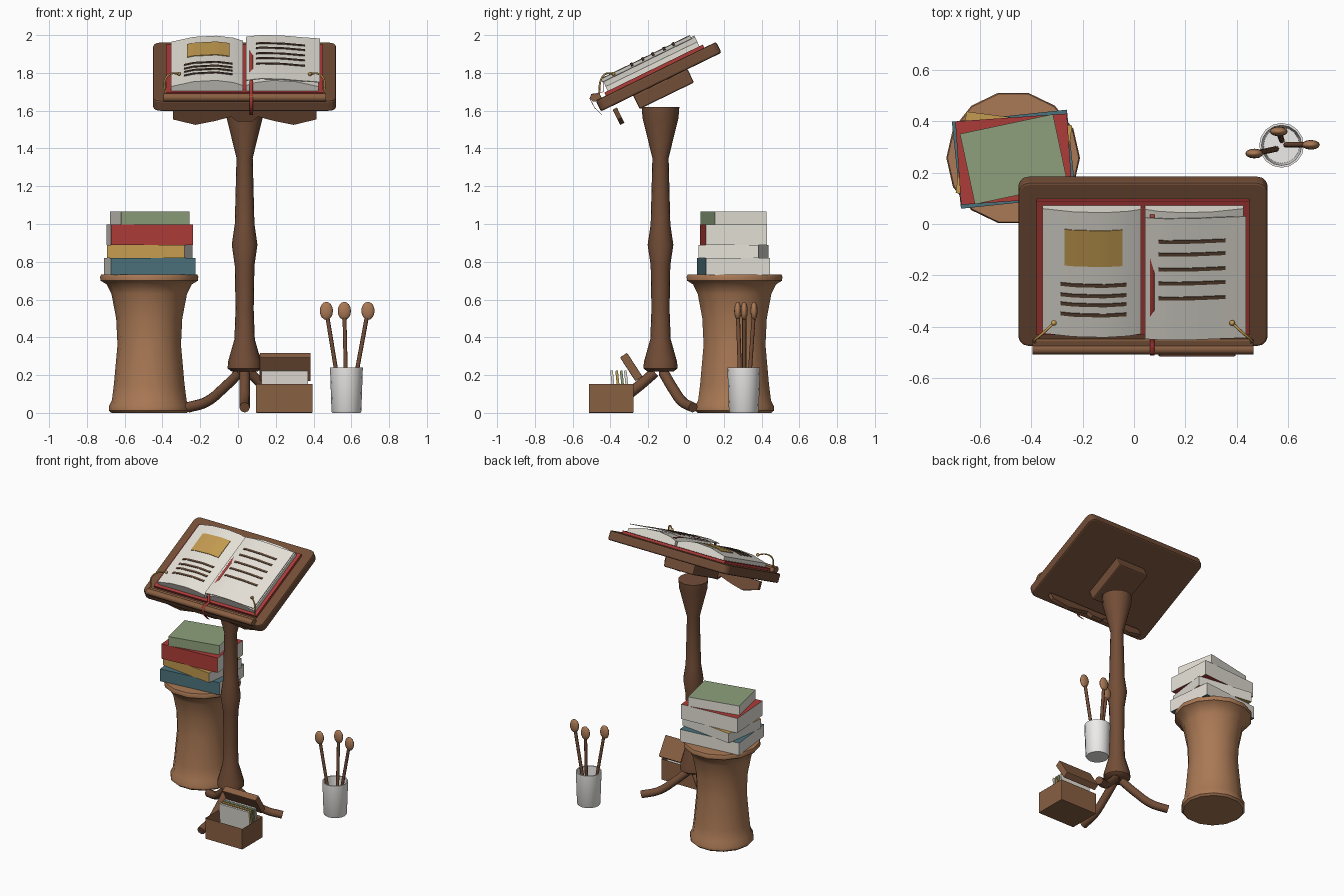
import bpy, bmesh
from math import radians, pi, cos, sin
from mathutils import Matrix, Vector

if "Cube" in bpy.data.objects:
    bpy.data.objects.remove(bpy.data.objects["Cube"])


def mat(name, *rgb):
    m = bpy.data.materials.new(name)
    m.diffuse_color = (*rgb, 1)
    m.use_nodes = True
    m.node_tree.nodes["Principled BSDF"].inputs["Base Color"].default_value = m.diffuse_color
    return m


DARK = mat("dark_wood", .17, .075, .038)
WOOD = mat("light_wood", .40, .19, .09)
MID = mat("box_wood", .25, .115, .055)
RED = mat("red_cloth", .42, .045, .04)
BLUE = mat("blue_cloth", .07, .17, .20)
GOLD = mat("gold_paper", .55, .33, .08)
GREEN = mat("green_cloth", .27, .35, .20)
PAPER = mat("paper", .78, .75, .68)
INK = mat("ink", .11, .06, .035)
WHITE = mat("glaze", .85, .84, .82)

# tilted frame shared by everything on the desk
DESK = Matrix.Translation((.035, -.145, 1.78)) @ Matrix.Rotation(radians(26), 4, 'X')


def finish(name, bm, material, M=None, smooth=True, bevel=0):
    bmesh.ops.recalc_face_normals(bm, faces=bm.faces)
    me = bpy.data.meshes.new(name)
    bm.to_mesh(me)
    bm.free()
    ob = bpy.data.objects.new(name, me)
    bpy.context.collection.objects.link(ob)
    me.materials.append(material)
    if M:
        ob.matrix_world = M
    if smooth:
        bpy.ops.object.select_all(action='DESELECT')
        ob.select_set(True)
        bpy.context.view_layer.objects.active = ob
        bpy.ops.object.shade_smooth_by_angle(angle=radians(40))
    if bevel:
        b = ob.modifiers.new("bevel", 'BEVEL')
        b.width, b.segments = bevel, 2
    return ob


def box(name, size, centre, material, M=None, bevel=0, corner=0):
    bm = bmesh.new()
    bmesh.ops.create_cube(bm, size=1, matrix=Matrix.Translation(centre) @ Matrix.Diagonal((*size, 1)))
    if corner:
        up = [e for e in bm.edges if abs((e.verts[0].co - e.verts[1].co).z) > 1e-4]
        bmesh.ops.bevel(bm, geom=up, offset=corner, segments=3, profile=.5, affect='EDGES')
    return finish(name, bm, material, M, False, bevel)


def lathe(name, profile, centre, sides, material):
    bm = bmesh.new()
    rings = [[bm.verts.new((r * cos(2 * pi * i / sides), r * sin(2 * pi * i / sides), z))
              for i in range(sides)] for r, z in profile]
    for a, b in zip(rings, rings[1:]):
        for i in range(sides):
            j = (i + 1) % sides
            bm.faces.new((a[i], a[j], b[j], b[i]))
    bm.faces.new(rings[0])
    bm.faces.new(rings[-1])
    return finish(name, bm, material, Matrix.Translation(centre))


def tube(name, pts, radius, material, M=None, smooth_path=True):
    cu = bpy.data.curves.new(name, 'CURVE')
    cu.dimensions, cu.bevel_depth, cu.bevel_resolution = '3D', radius, 2
    cu.use_fill_caps, cu.resolution_u = True, 5
    sp = cu.splines.new('BEZIER' if smooth_path else 'POLY')
    points = sp.bezier_points if smooth_path else sp.points
    points.add(len(pts) - 1)
    for p, co in zip(points, pts):
        p.co = co if smooth_path else (*co, 1)
        if smooth_path:
            p.handle_left_type = p.handle_right_type = 'AUTO'
    cu.materials.append(material)
    ob = bpy.data.objects.new(name, cu)
    bpy.context.collection.objects.link(ob)
    if M:
        ob.matrix_world = M
    return ob


def ellipsoid(name, size, centre, material, M=Matrix()):
    bm = bmesh.new()
    bmesh.ops.create_uvsphere(bm, u_segments=12, v_segments=8, radius=1)
    return finish(name, bm, material, M @ Matrix.Translation(centre) @ Matrix.Diagonal((*size, 1)))


def prism(name, outline, v0, v1, material, M):
    # outline in the x-z plane, extruded along y
    bm = bmesh.new()
    f = bm.faces.new([bm.verts.new((x, v0, z)) for x, z in outline])
    new = bmesh.ops.extrude_face_region(bm, geom=[f])["geom"]
    bmesh.ops.translate(bm, vec=(0, v1 - v0, 0), verts=[g for g in new if isinstance(g, bmesh.types.BMVert)])
    return finish(name, bm, material, M)


def height(curve, x):
    x = abs(x)
    for (a, ha), (b, hb) in zip(curve, curve[1:]):
        if x <= b:
            return ha + (hb - ha) * (x - a) / (b - a)
    return curve[-1][1]


def strip(name, curve, x0, x1, v0, v1, lift, thick, material):
    # thin patch following the page curve
    n = 10
    xs = [x0 + (x1 - x0) * i / n for i in range(n + 1)]
    top = [(x, height(curve, x) + lift) for x in xs]
    return prism(name, top + [(x, z - thick) for x, z in reversed(top)], v0, v1, material, DESK)


# post and three legs
PX, PY = .035, -.135
lathe("post", [(.07, .22), (.09, .235), (.088, .27), (.054, .39), (.048, .55), (.052, .78), (.068, .89),
               (.052, 1.0), (.043, 1.35), (.095, 1.56), (.1, 1.62)], (PX, PY, 0), 16, DARK)
for i, a in enumerate((-90, 30, 150)):
    c, s = cos(radians(a)), sin(radians(a))
    tube(f"leg_{i + 1}", [(PX + r * c, PY + r * s, z) for r, z in
                          ((.03, .215), (.13, .13), (.23, .06), (.345, .029))], .028, DARK)

# desk board, mount, shaped apron, ledge
box("desk_board", (.97, .71, .064), (0, 0, 0), DARK, DESK, .01, .04)
box("desk_mount", (.24, .32, .08), (0, -.005, -.07), DARK, DESK, .008)
half = [(.38, -.108), (.26, -.14), (.16, -.118), (.07, -.092), (.04, -.12)]
prism("apron", [(-.38, -.05)] + [(-x, z) for x, z in half] + half[::-1] + [(.38, -.05)], -.295, -.27, DARK, DESK)
box("ledge", (.86, .03, .03), (0, -.335, .045), MID, DESK, .004)
tube("ledge_bead", [(-.43, -.355, .05), (.43, -.355, .05)], .022, MID, DESK, False)

# open book
LOW = [(0, .082), (.06, .1), (.15, .112), (.27, .105), (.39, .076)]
HIGH = [(0, .114), (.08, .126), (.2, .123), (.3, .113), (.405, .105)]
box("book_cover", (.83, .58, .018), (0, -.005, .041), RED, DESK)
for side, nm in ((-1, "left"), (1, "right")):
    prism(f"pages_{nm}", [(side * .008, .05)] + [(side * max(x, .008), z) for x, z in LOW] + [(side * .39, .05)],
          -.275, .265, PAPER, DESK)
strip("lifted_page", HIGH, .008, .4, -.28, .245, 0, .004, PAPER)
strip("picture_panel", LOW, -.305, -.08, .031, .187, .004, .006, GOLD)
for i, v in enumerate((-.052, -.097, -.136, -.18)):
    strip(f"left_line_{i + 1}", LOW, -.32, -.065, v - .007, v + .007, .004, .006, INK)
for i, v in enumerate((.145, .09, .025, -.035, -.1)):
    strip(f"right_line_{i + 1}", HIGH, .06, .32, v - .007, v + .007, .004, .006, INK)

# bookmark ribbon
bm = bmesh.new()
path = [(.25, .1), (.1, .117), (0, .121), (-.15, .121), (-.275, .11), (-.3, .058), (-.33, .064),
        (-.36, .074), (-.38, .055), (-.378, .0), (-.36, -.05)]
rows = [[bm.verts.new((x, v, w)) for x in (.027, .045)] for v, w in path]
for a, b in zip(rows, rows[1:]):
    bm.faces.new((a[0], a[1], b[1], b[0]))
rib = finish("ribbon", bm, RED, DESK)
rib.modifiers.new("thickness", 'SOLIDIFY').thickness = .003

# wire page holders
for side, nm in ((-1, "left"), (1, "right")):
    tip = (PX + side * .347, -.385, 1.795)
    tube(f"page_wire_{nm}", [(PX + side * .42, -.46, 1.69), (PX + side * .42, -.45, 1.765),
                             (PX + side * .39, -.425, 1.795), tip], .005, GOLD)
    ellipsoid(f"wire_ball_{nm}", (.011,) * 3, tip, GOLD)

# stool with stacked books
lathe("stool", [(.2, 0), (.214, .012), (.214, .035), (.198, .065), (.187, .15), (.168, .36), (.175, .5), (.2, .63),
                (.225, .68), (.258, .7), (.26, .72), (.255, .732)], (-.47, .257, 0), 14, WOOD)
for nm, w, d, z0, z1, ang, m in (("blue", .45, .34, .73, .82, 6, BLUE), ("yellow", .415, .32, .82, .89, -7.5, GOLD),
                                 ("red", .435, .325, .89, .998, 4, RED), ("green", .37, .28, .998, 1.065, 12, GREEN)):
    M = Matrix.Translation((-.467, .252, (z0 + z1) / 2)) @ Matrix.Rotation(radians(ang), 4, 'Z')
    ob = box(f"{nm}_book", (w, d, z1 - z0), (0, 0, 0), PAPER, M)
    ob.data.materials.append(m)
    for f in ob.data.polygons:
        if abs(f.normal.z) > .5 or f.normal.y < -.5:
            f.material_index = 1

# card box with half-open lid
bm = bmesh.new()
bmesh.ops.create_cube(bm, size=1, matrix=Matrix.Translation((.245, -.396, .0775)) @ Matrix.Diagonal((.3, .237, .155, 1)))
top = max(bm.faces, key=lambda f: f.calc_center_median().z)
bmesh.ops.inset_individual(bm, faces=[top], thickness=.016)
bmesh.ops.translate(bm, vec=(0, 0, -.12), verts=top.verts)
finish("card_box", bm, MID, None, False, .004)
box("box_lid", (.27, .045, .15), (0, 0, 0), MID,
    Matrix.Translation((.25, -.29, .243)) @ Matrix.Rotation(radians(33), 4, 'X'), .004)
for i, (y, m) in enumerate(((-.385, PAPER), (-.358, GOLD), (-.334, GREEN), (-.312, PAPER))):
    box(f"card_{i + 1}", (.245, .014, .18), (0, 0, 0), m,
        Matrix.Translation((.247, y, .134)) @ Matrix.Rotation(radians(6), 4, 'X'))

# cup with three sticks
lathe("cup", [(.074, 0), (.079, .008), (.087, .24), (.078, .24), (.07, .015)], (.574, .306, 0), 16, WHITE)
for i, (foot, tip) in enumerate((((.553, .292, .02), (.468, .274, .54)), ((.575, .325, .02), (.563, .36, .54)),
                                 ((.592, .308, .02), (.688, .308, .54)))):
    tube(f"stick_{i + 1}", [foot, tip], .011, DARK, None, False)
    ellipsoid(f"stick_head_{i + 1}", (.035, .019, .048), tip, WOOD)
